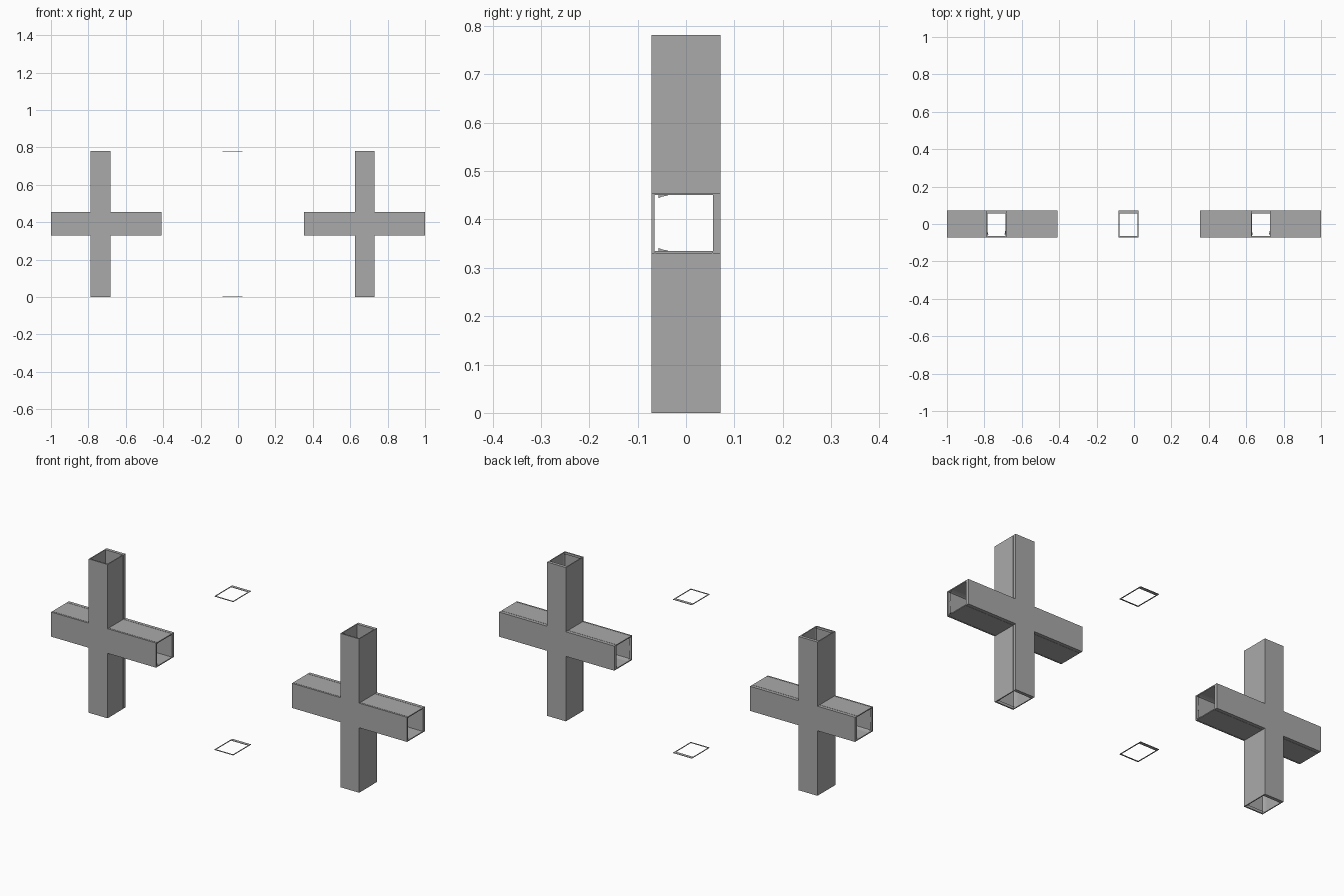
import bpy, bmesh

if "Cube" in bpy.data.objects:
    bpy.data.objects.remove(bpy.data.objects["Cube"])

grey = bpy.data.materials.new("wall grey")
grey.diffuse_color = (0.4, 0.4, 0.4, 1)
grey.use_nodes = True
grey.node_tree.nodes["Principled BSDF"].inputs["Base Color"].default_value = grey.diffuse_color

H, Z0, Z1 = 0.781, 0.33, 0.455          # full height, side arm bottom and top
YF, YFI, YBI, YB = -0.0715, -0.065, 0.0555, 0.0715   # front/back panel faces


def finish(bm, name):
    bmesh.ops.recalc_face_normals(bm, faces=bm.faces)
    me = bpy.data.meshes.new(name)
    bm.to_mesh(me)
    bm.free()
    me.materials.append(grey)
    ob = bpy.data.objects.new(name, me)
    bpy.context.collection.objects.link(ob)
    return ob


def outline(x0, x1, v0, v1, d=0.0, trim=0.0):
    """Cross outline in x,z: sides move inward by d, open ends by trim."""
    a, b, p, q = v0 + d, v1 - d, Z0 + d, Z1 - d
    l, r, lo, hi = x0 + trim, x1 - trim, trim, H - trim
    return [(a, lo), (b, lo), (b, p), (r, p), (r, q), (b, q),
            (b, hi), (a, hi), (a, q), (l, q), (l, p), (a, p)]


def prism(bm, pts, y0, y1):
    lo = [bm.verts.new((x, y0, z)) for x, z in pts]
    hi = [bm.verts.new((x, y1, z)) for x, z in pts]
    bm.faces.new(lo)
    bm.faces.new(hi[::-1])
    n = len(pts)
    for i in range(n):
        j = (i + 1) % n
        bm.faces.new((lo[i], hi[i], hi[j], lo[j]))


def side_edges():
    return [(i, (i + 1) % 12) for i in range(12) if i % 3]   # every third edge is an open end


def corridor(side, x0, x1, v0, v1):
    shape = (x0, x1, v0, v1)
    # front and back cross panels
    for label, y0, y1 in (("front_panel", YF, YFI), ("back_panel", YBI, YB)):
        bm = bmesh.new()
        prism(bm, outline(*shape), y0, y1)
        finish(bm, f"{side}_{label}")
    # side walls, set in a hair to leave a seam against the panels
    bm = bmesh.new()
    outer, inner = outline(*shape, 0.001), outline(*shape, 0.005)
    for i, j in side_edges():
        prism(bm, [outer[i], outer[j], inner[j], inner[i]], YFI, YBI)
    o2, i2 = outline(*shape), outline(*shape, 0.001)
    for i, j in side_edges():
        prism(bm, [o2[i], o2[j], i2[j], i2[i]], YFI + 0.002, YBI - 0.002)
    finish(bm, f"{side}_side_walls")
    # thin inner lining with bent lips
    bm = bmesh.new()
    rings = [[bm.verts.new((x, y, z)) for x, z in outline(*shape, d, 0.004)]
             for d, y in ((0.011, -0.057), (0.008, -0.05), (0.0055, -0.037))]
    bm.faces.new(rings[0])
    for r, s in zip(rings, rings[1:]):
        for i, j in side_edges():
            bm.faces.new((r[i], r[j], s[j], s[i]))
    finish(bm, f"{side}_inner_lining")
    # small plates behind the lining at the arm ends
    bm = bmesh.new()
    for xa in (x0 + 0.004, x1 - 0.016):
        prism(bm, [(xa, 0.38), (xa + 0.012, 0.38), (xa + 0.012, 0.405), (xa, 0.405)],
              -0.0615, -0.0605)
    finish(bm, f"{side}_latch_plates")


corridor("left", -1.0, -0.41, -0.789, -0.683)
corridor("right", 0.353, 1.0, 0.625, 0.731)

# loose rectangular end rings in the middle
for label, z in (("bottom", 0.0), ("top", H - 0.002)):
    bm = bmesh.new()
    a, b, t = -0.083, 0.023, 0.005
    o = [(a, YF), (b, YF), (b, YB), (a, YB)]
    n = [(a + t, YFI), (b - t, YFI), (b - t, YBI), (a + t, YBI)]
    lv = [[bm.verts.new((x, y, zz)) for x, y in p]
          for p, zz in ((o, z), (n, z), (n, z + 0.002), (o, z + 0.002))]
    for k in range(4):
        r, s = lv[k], lv[(k + 1) % 4]
        for i in range(4):
            j = (i + 1) % 4
            bm.faces.new((r[i], r[j], s[j], s[i]))
    finish(bm, f"{label}_end_ring")
